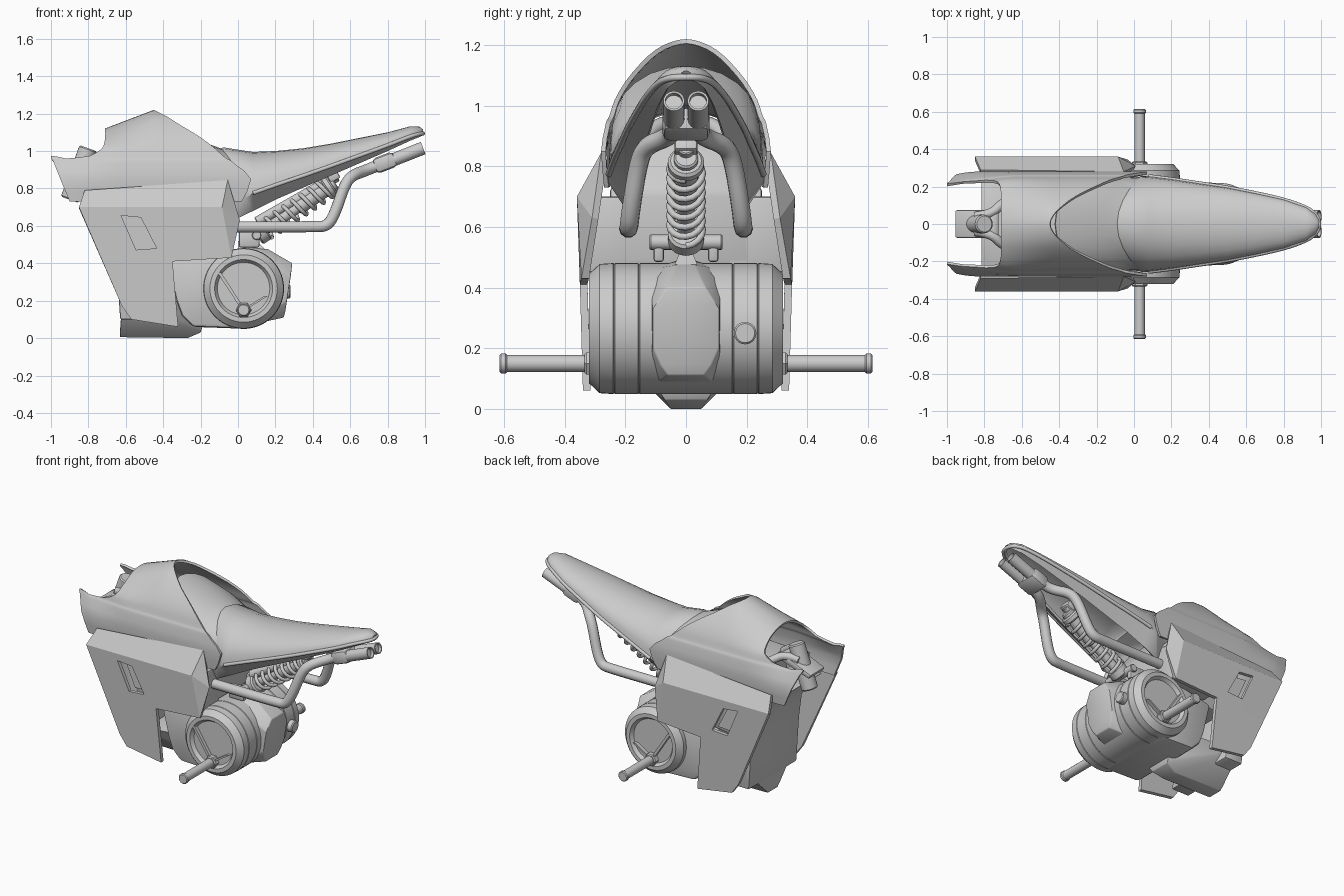
import bpy, bmesh
from math import radians, sin, cos, pi
from mathutils import Vector, Matrix

old = bpy.data.objects.get("Cube")
if old:
    bpy.data.objects.remove(old, do_unlink=True)

grey = bpy.data.materials.new("plain grey")
grey.use_nodes = True
grey.diffuse_color = (0.6, 0.6, 0.6, 1)
grey.node_tree.nodes["Principled BSDF"].inputs["Base Color"].default_value = (0.6, 0.6, 0.6, 1)


def finish(name, bm, thick=0, bevel=0, angle=32, cutter=None, offset=-1):
    """Turn a bmesh into a shaded object, with its modifiers applied."""
    bmesh.ops.recalc_face_normals(bm, faces=bm.faces)
    me = bpy.data.meshes.new(name)
    bm.to_mesh(me)
    bm.free()
    me.materials.append(grey)
    ob = bpy.data.objects.new(name, me)
    bpy.context.collection.objects.link(ob)
    bpy.ops.object.select_all(action='DESELECT')
    bpy.context.view_layer.objects.active = ob
    ob.select_set(True)
    if thick:
        m = ob.modifiers.new("thickness", 'SOLIDIFY')
        m.thickness, m.offset = thick, offset
    if cutter:
        m = ob.modifiers.new("cut", 'BOOLEAN')
        m.object, m.solver = cutter, 'EXACT'
    if bevel:
        m = ob.modifiers.new("bevel", 'BEVEL')
        m.width, m.segments, m.limit_method = bevel, 2, 'ANGLE'
    for m in list(ob.modifiers):
        bpy.ops.object.modifier_apply(modifier=m.name)
    bpy.ops.object.shade_smooth_by_angle(angle=radians(angle))
    return ob


def prism(name, outline, y0, y1, **kw):
    """Extrude an x-z outline from y0 to y1."""
    bm = bmesh.new()
    f = bm.faces.new([bm.verts.new((x, y0, z)) for x, z in outline])
    r = bmesh.ops.extrude_face_region(bm, geom=[f])
    bmesh.ops.translate(bm, verts=[v for v in r["geom"] if isinstance(v, bmesh.types.BMVert)], vec=(0, y1 - y0, 0))
    return finish(name, bm, **kw)


def grid(rows):
    bm = bmesh.new()
    vs = [[bm.verts.new(p) for p in row] for row in rows]
    for a, b in zip(vs, vs[1:]):
        for i in range(len(a) - 1):
            bm.faces.new((a[i], a[i + 1], b[i + 1], b[i]))
    return bm


def refine(pts):
    """Insert smooth midpoints between the points."""
    out = []
    for i in range(len(pts) - 1):
        near = pts[max(i - 1, 0)], pts[i], pts[i + 1], pts[min(i + 2, len(pts) - 1)]
        out += [pts[i], tuple((9 * (b + c) - a - d) / 16 for a, b, c, d in zip(*near))]
    return out + [pts[-1]]


def hull(name, pts, **kw):
    bm = bmesh.new()
    for p in pts:
        bm.verts.new(p)
    bmesh.ops.convex_hull(bm, input=bm.verts)
    bmesh.ops.dissolve_limit(bm, angle_limit=0.02, verts=bm.verts, edges=bm.edges)
    return finish(name, bm, **kw)


def lathe(name, start, end, profile, n=40):
    """Spin (distance, radius) pairs round the line from start to end."""
    a, d = Vector(start), Vector(end) - Vector(start)
    q = d.to_track_quat('Z', 'Y')
    rows = [[a + q @ Vector((r * cos(2 * pi * i / n), r * sin(2 * pi * i / n), h)) for i in range(n + 1)]
            for h, r in profile]
    bm = grid(rows)
    bmesh.ops.remove_doubles(bm, verts=bm.verts, dist=1e-5)
    bmesh.ops.holes_fill(bm, edges=[e for e in bm.edges if e.is_boundary])
    return finish(name, bm)


def rod(name, start, end, r, n=20):
    length = (Vector(end) - Vector(start)).length
    return lathe(name, start, end, [(0, r * .85), (r * .15, r), (length - r * .15, r), (length, r * .85)], n)


def tube(name, pts, r, smooth=True):
    """Sweep a round section along a path."""
    cu = bpy.data.curves.new(name, 'CURVE')
    cu.dimensions, cu.bevel_depth, cu.bevel_resolution, cu.use_fill_caps = '3D', r, 3, True
    sp = cu.splines.new('NURBS' if smooth else 'POLY')
    sp.points.add(len(pts) - 1)
    for p, c in zip(sp.points, pts):
        p.co = (*c, 1)
    if smooth:
        sp.use_endpoint_u, sp.order_u, sp.resolution_u = True, 3, 8
    ob = bpy.data.objects.new(name, cu)
    bpy.context.collection.objects.link(ob)
    me = bpy.data.meshes.new_from_object(ob.evaluated_get(bpy.context.evaluated_depsgraph_get()))
    bpy.data.objects.remove(ob)
    bm = bmesh.new()
    bm.from_mesh(me)
    return finish(name, bm, angle=50)


def box(name, centre, size, tilt=0, bevel=0.01):
    bm = bmesh.new()
    bmesh.ops.create_cube(bm, size=1, matrix=Matrix.Translation(centre)
                          @ Matrix.Rotation(radians(tilt), 4, 'Y') @ Matrix.Diagonal((*size, 1)))
    return finish(name, bm, bevel=bevel)


def clamp(t):
    return max(0, min(1, t))


# Tank shell: arch points with y, z, front x, back x
arch = [(.27, .73, -.90, .02), (.28, .85, -.95, .07), (.268, .925, -.985, -.01), (.262, .95, -1, -.04),
        (.256, .96, -.92, -.06), (.25, .975, -.79, -.08), (.235, 1.02, -.73, -.13), (.2, 1.08, -.715, -.21),
        (.15, 1.14, -.71, -.31), (.1, 1.185, -.71, -.38), (.05, 1.21, -.71, -.43), (0, 1.22, -.71, -.45)]
arch += [(-y, z, a, b) for y, z, a, b in arch[-2::-1]]
rows = []
for y, z, a, b in refine(arch):
    row = []
    for i in range(21):
        x = a + (b - a) * i / 20
        drop = clamp((-.45 - x) / .26) * max(0, z - 1) * .45
        lift = max(0, -.92 - x) * max(0, z - .85) * 3
        pinch = 1 - .1 * clamp((-.83 - x) / .17) ** 2 - .09 * clamp((-.65 - x) / .2) * clamp((z - .86) / .1)
        row.append((x, y * pinch, z - drop + lift))
    rows.append(row)
finish("tank_shell", grid(rows), thick=0.015, angle=40)

# Seat: sections with x, half width, top, bottom; the nose sweeps back at its sides
sections = [(-.42, .235, 1.13, .87), (-.28, .25, 1.085, .8), (-.18, .255, 1.045, .7), (-.09, .252, 1.014, .63),
            (-.08, .257, 1.02, .63), (.08, .255, .995, .68), (.2, .24, 1.0, .74), (.35, .217, 1.015, .805),
            (.5, .195, 1.04, .87), (.65, .165, 1.07, .935), (.8, .132, 1.1, 1.0), (.92, .09, 1.132, 1.055),
            (.97, .055, 1.13, 1.075), (.99, .02, 1.115, 1.085)]
half = [(.7, 0), (1, .3), (.97, .48), (.88, .64), (.72, .79), (.5, .91), (.25, .98), (0, 1)]
half += [(-a, b) for a, b in half[-2::-1]]
finish("seat", grid([[(x + (.12 * a * a if x < 0 else 0), w * a, lo + (hi - lo) * b) for a, b in half]
                     for x, w, hi, lo in sections]), thick=0.015, angle=45)
lip = [(x, w, lo + (hi - lo) * .3) for x, w, hi, lo in sections[5:]]
tube("seat_trim", lip + [(x, -y, z) for x, y, z in lip[::-1]], .011)

# Frame core, concave front guard and belly keel
prism("frame_core", [(-.6, .86), (-.15, .88), (-.04, .72), (-.04, .47), (-.5, .4), (-.58, .6)], -.22, .22, bevel=.02)
prism("front_guard", [(-.82, .73), (-.73, .66), (-.67, .55), (-.65, .4), (-.64, .25), (-.63, .1), (-.5, .1),
                      (-.55, .4), (-.6, .73)], -.25, .25, bevel=.01)
keel = [(x, s * w, z) for s in (1, -1) for x, w, z in
        [(-.63, .05, .005), (-.27, .05, 0), (-.2, .07, .03), (-.63, .09, .05), (-.19, .09, .06),
         (-.62, .24, .19), (-.3, .2, .2)]]
hull("belly_keel", keel, bevel=.006)

# Steering stem with clamp
rod("steering_stem", (-.9, 0, .74), (-.8, 0, 1.015), .05, 24)
prism("steering_clamp", [(-.96, .87), (-.94, .84), (-.74, .91), (-.72, .95), (-.75, .96)], -.075, .075, bevel=.012)
for s in (1, -1):
    tube("clamp_arm", [(-.85, s * .04, .93), (-.76, s * .05, .95), (-.7, s * .12, .92), (-.6, s * .16, .85)], .025)

# Side panels, each with a cut vent
panel = [(-.82, .29, .79), (-.055, .28, .845), (-.085, .36, .7), (-.85, .36, .7), (.01, .31, .63),
         (-.035, .345, .43), (-.35, .35, .41), (-.32, .34, .06), (-.57, .34, .1), (-.62, .342, .17)]
vent = [(-.625, .655), (-.52, .645), (-.435, .48), (-.545, .472)]
for side, s in (("left", 1), ("right", -1)):
    cut = prism("vent_cutter", vent, s * .25, s * .45)
    cut.hide_render = True
    bm = bmesh.new()
    v = [bm.verts.new((x, s * y, z)) for x, y, z in panel]
    for f in ((0, 1, 2, 3), (1, 4, 2), (2, 4, 5), (3, 2, 5, 6, 7, 8, 9)):
        bm.faces.new([v[i] for i in f])
    bmesh.ops.recalc_face_normals(bm, faces=bm.faces)
    outward = max(bm.faces, key=lambda f: f.calc_area()).normal.y * s > 0
    finish(side + "_panel", bm, thick=.025, angle=15, cutter=cut, offset=-1 if outward else 1)
    bpy.data.objects.remove(cut)
    hull(side + "_vent_back", [(x, s * y, z) for x, z in vent for y in (.27, .29)])
    box(side + "_panel_filler", (-.2, s * .235, .575), (.32, .19, .25))

# Engine: block, turned drum, rear fin and boss
prism("engine_block", [(-.38, .41), (-.33, .2), (-.3, .12), (-.24, .06), (.03, .05), (.03, .47), (-.2, .45)],
      -.26, .26, bevel=.02)
ends = [(.022, .0), (.022, .14), (0, .155), (0, .18), (.035, .213), (.08, .216), (.083, .213), (.086, .216),
        (.162, .216), (.165, .213), (.168, .216)]
drum = ends + [(.64 - h, r) for h, r in ends[::-1]]
lathe("engine_drum", (.03, -.32, .265), (.03, .32, .265), drum, 56)
face = [(.282, .11, .33), (.262, .11, .2), (.253, .085, .145), (.245, .06, .11), (.29, .065, .4), (.16, .03, .475),
        (.03, .03, .49), (.06, .12, .46), (.06, .12, .07)]
hull("rear_fin", [(x, s * y, z) for x, y, z in face for s in (1, -1)], bevel=.006)
hull("fin_crest", [(x, s * y, z) for x, y, z in
                   [(.2, .06, .42), (.0, .06, .42), (.1, .02, .52), (.0, .02, .52)] for s in (1, -1)])
rod("engine_boss", (.1, .195, .25), (.28, .195, .25), .037, 28)

# Footpegs and cover ribs
for s in (1, -1):
    rod("footpeg", (.03, s * .29, .15), (.03, s * .612, .15), .028)
    rod("footpeg_cap", (.03, s * .59, .15), (.03, s * .615, .15), .033)
    rod("footpeg_nut", (.03, s * .29, .15), (.03, s * .335, .15), .042, 6)
    for tip in ((-.1, .35), (.15, .225)):
        hull("cover_rib", [(x + d, y * s, z) for x, z in (tip, (.03, .15)) for d in (-.01, .01)
                           for y in (.28, .32)])
    box("shock_bracket", (.06, s * .09, .53), (.11, .035, .09))

# Shock absorber with coil spring and reservoir
a, b = Vector((.1, 0, .55)), Vector((.52, 0, .83))
axis = (b - a).normalized()
up = axis.cross(Vector((0, -1, 0)))
rod("shock_rod", a, b, .028)
rod("shock_body", a + axis * .26, b, .04)
rod("shock_base", a, a + axis * .06, .06)
rod("shock_cap", b - axis * .06, b - axis * .02, .06)
coil = [a + axis * (.06 + .39 * i / 112) + (up * cos(i * pi / 8) + Vector((0, 1, 0)) * sin(i * pi / 8)) * .055
        for i in range(113)]
tube("shock_spring", coil, .011, smooth=False)
rod("shock_pin", (.1, -.12, .55), (.1, .12, .55), .025)
rod("shock_reservoir", (.1, 0, .62), (.53, 0, .865), .028)
box("shock_mount", (.51, 0, .865), (.06, .075, .05), tilt=-30)

# Exhaust pipes with shared collar
for s in (1, -1):
    path = [(-.15, .19, .595), (.1, .19, .595), (.42, .19, .595), (.48, .188, .6), (.52, .18, .67),
            (.57, .155, .82), (.61, .13, .87), (.68, .06, .895), (.74, .04, .92), (.85, .04, .96), (.97, .04, 1.01)]
    tube("exhaust_pipe", [(x, s * y, z) for x, y, z in path], .031)
    lathe("exhaust_tip", (.83, s * .04, .953), (1, s * .04, 1.02),
          [(0, .02), (0, .035), (.172, .035), (.172, .028), (.11, .028), (.11, .01)], 24)
box("exhaust_collar", (.785, 0, .938), (.125, .155, .085), tilt=-21, bevel=.025)
